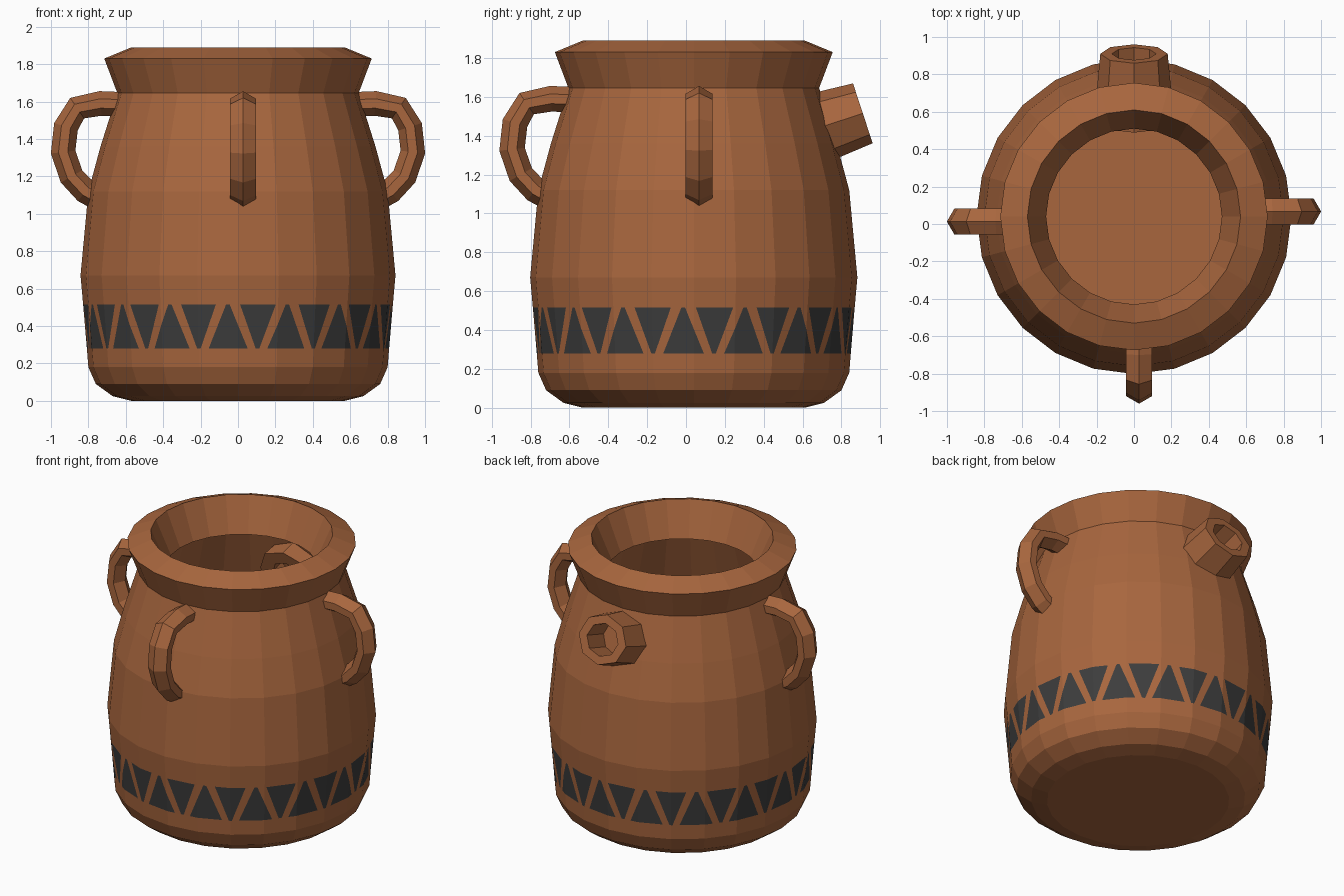
import bpy, bmesh, math
from mathutils import Vector, Matrix

if "Cube" in bpy.data.objects:
    bpy.data.objects.remove(bpy.data.objects["Cube"])

CY = 0.04          # the pot axis sits slightly behind the origin
SIDES = 24


def material(name, rgb):
    m = bpy.data.materials.new(name)
    m.diffuse_color = (*rgb, 1)
    m.use_nodes = True
    m.node_tree.nodes["Principled BSDF"].inputs["Base Color"].default_value = m.diffuse_color
    return m


CLAY = material("terracotta", (0.392, 0.133, 0.048))
DARK = material("charcoal paint", (0.046, 0.046, 0.046))


def finish(name, bm, mats):
    me = bpy.data.meshes.new(name)
    bm.to_mesh(me)
    bm.free()
    for m in mats:
        me.materials.append(m)
    ob = bpy.data.objects.new(name, me)
    bpy.context.collection.objects.link(ob)
    return ob


def loft(bm, rings, close=False):
    """Join rings of points with quads; a single-point ring makes a fan."""
    vs = [[bm.verts.new(p) for p in r] for r in rings]
    pairs = list(zip(vs, vs[1:])) + ([(vs[-1], vs[0])] if close else [])
    for a, b in pairs:
        n = max(len(a), len(b))
        for i in range(n):
            j = (i + 1) % n
            if len(a) == 1:
                bm.faces.new((a[0], b[j], b[i]))
            elif len(b) == 1:
                bm.faces.new((a[i], a[j], b[0]))
            else:
                bm.faces.new((a[i], a[j], b[j], b[i]))
    return vs


def circle(r, z, n=SIDES):
    if r == 0:
        return [(0, CY, z)]
    return [(r * math.cos(2 * math.pi * i / n), CY + r * math.sin(2 * math.pi * i / n), z)
            for i in range(n)]


# Hollow body with flared rim, turned from one profile
Z0, Z1 = 0.28, 0.515
profile = [(0, 0), (0.57, 0), (0.67, 0.025), (0.76, 0.09), (0.80, 0.18), (0.808, Z0),
           (0.828, Z1), (0.842, 0.67), (0.80, 1.12), (0.735, 1.36), (0.645, 1.645),
           (0.715, 1.83), (0.57, 1.89), (0.47, 1.66), (0.56, 1.62), (0.72, 1.12),
           (0.76, 0.67), (0.72, 0.18), (0.62, 0.09), (0, 0.09)]
bm = bmesh.new()
loft(bm, [circle(r, z) for r, z in profile])

# Painted band: cut the zigzag lines into the wall, then colour by rule
PERIOD = 2 * math.pi / 16
PHASE = -math.pi / 2 - 0.066
UP, DOWN = (0.128, 0.012), (0.012, 0.118)   # half widths at band bottom, top


def in_band(f):
    c = f.calc_center_median()
    return Z0 < c.z < Z1 and math.hypot(c.x, c.y - CY) > 0.785


def wall_point(a, z):
    return Vector((0.818 * math.cos(a), CY + 0.818 * math.sin(a), z))


for k in range(16):
    for shift, (w0, w1) in ((0, UP), (0.5, DOWN)):
        for s in (-1, 1):
            mid = PHASE + (k + shift) * PERIOD
            p, q = wall_point(mid + s * w0, Z0), wall_point(mid + s * w1, Z1)
            out = Vector((math.cos(mid), math.sin(mid), 0))
            faces = [f for f in bm.faces if in_band(f)
                     and (f.calc_center_median() - Vector((0, CY, 0))).dot(out) > 0.6]
            geom = set(faces)
            for f in faces:
                geom.update(f.edges)
                geom.update(f.verts)
            bmesh.ops.bisect_plane(bm, geom=list(geom), dist=1e-5, plane_co=p,
                                   plane_no=(q - p).cross(out).normalized())

for f in bm.faces:
    if in_band(f):
        c = f.calc_center_median()
        t = (c.z - Z0) / (Z1 - Z0)
        a = (math.atan2(c.y - CY, c.x) - PHASE) % PERIOD
        to_up, to_down = min(a, PERIOD - a), abs(a - PERIOD / 2)
        if (to_up < UP[0] + (UP[1] - UP[0]) * t
                or to_down < DOWN[0] + (DOWN[1] - DOWN[0]) * t):
            f.material_index = 1
bmesh.ops.recalc_face_normals(bm, faces=bm.faces)
finish("pot_body", bm, [CLAY, DARK])

# Three ridged loop handles, turned around the pot axis
path = [Vector(p) for p in ((0.62, 1.585), (0.735, 1.59), (0.86, 1.565), (0.92, 1.465),
                            (0.935, 1.33), (0.89, 1.20), (0.815, 1.12), (0.74, 1.08))]
section = [(0.066, 0), (0.025, 0.07), (-0.025, 0.07), (-0.066, 0), (-0.025, -0.07), (0.025, -0.07)]
for name, turn in (("right_handle", 0), ("front_handle", -90), ("left_handle", 180)):
    bm = bmesh.new()
    rings = []
    for i, p in enumerate(path):
        t = (path[min(i + 1, len(path) - 1)] - path[max(i - 1, 0)]).normalized()
        n = Vector((-t.y, t.x))
        rings.append([(p.x + n.x * u, 0.027 + v, p.y + n.y * u) for u, v in section])
    vs = loft(bm, rings)
    bm.faces.new(vs[0])
    bm.faces.new(vs[-1])
    bmesh.ops.recalc_face_normals(bm, faces=bm.faces)
    bm.transform(Matrix.Translation((0, CY, 0)) @ Matrix.Rotation(math.radians(turn), 4, 'Z'))
    finish(name, bm, [CLAY])

# Tapered hollow spout at the back, tilted upward
axis = Vector((0, 0.95, 0.312)).normalized()
up = Vector((0, -axis.z, axis.y))
end = Vector((0, 0.91, 1.515))


def spout_ring(back, r):
    c = end - axis * back
    return [c + Vector((r * math.cos(a), 0, 0)) + up * (0.9 * r * math.sin(a))
            for a in (i * math.pi / 4 for i in range(8))]


bm = bmesh.new()
loft(bm, [spout_ring(0.38, 0.215), spout_ring(0, 0.18), spout_ring(0, 0.118),
          spout_ring(0.38, 0.118)], close=True)
bmesh.ops.recalc_face_normals(bm, faces=bm.faces)
finish("spout", bm, [CLAY])
